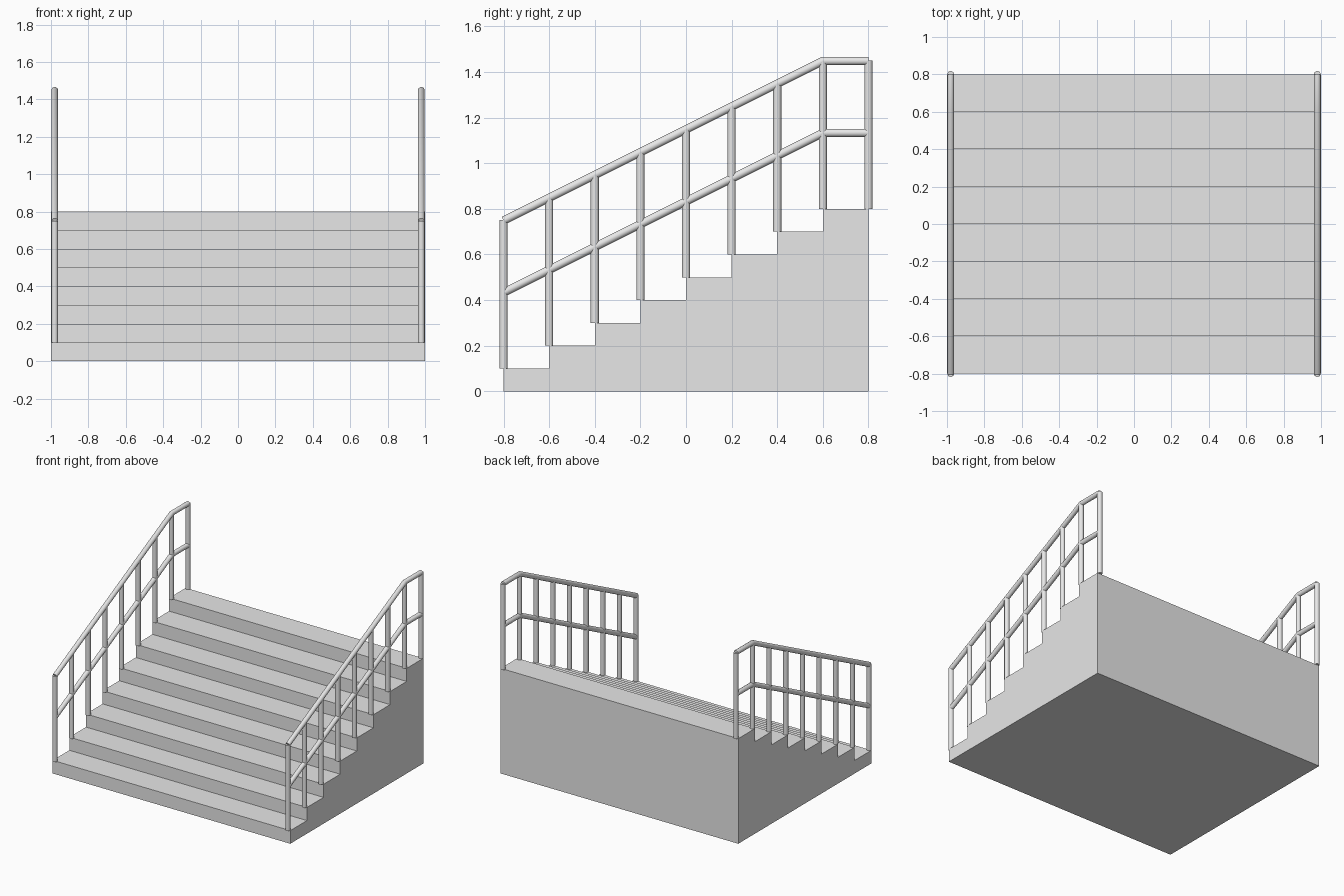
import bpy
import bmesh
from mathutils import Vector

cube = bpy.data.objects.get("Cube")
if cube:
    bpy.data.objects.remove(cube, do_unlink=True)

STEPS, RISE, RUN = 8, 0.1, 0.2
FRONT, BACK = -0.8, 0.8
RAIL_X, RADIUS, SIDES = 0.98, 0.018, 16

grey = bpy.data.materials.new("light_grey")
grey.use_nodes = True
grey.diffuse_color = (0.8, 0.8, 0.8, 1)
grey.node_tree.nodes["Principled BSDF"].inputs["Base Color"].default_value = grey.diffuse_color


def make_object(name, bm):
    bmesh.ops.recalc_face_normals(bm, faces=bm.faces)
    mesh = bpy.data.meshes.new(name)
    bm.to_mesh(mesh)
    bm.free()
    mesh.materials.append(grey)
    obj = bpy.data.objects.new(name, mesh)
    bpy.context.collection.objects.link(obj)
    return obj


def add_tube(bm, points):
    """Capped round tube along a path in the y-z plane, mitred at its bends."""
    points = [Vector(p) for p in points]
    start = (points[1] - points[0]).normalized()
    side = Vector((1, 0, 0))
    ring = bmesh.ops.create_circle(bm, segments=SIDES, radius=RADIUS)["verts"]
    up = start.cross(side)
    for v in ring:
        v.co = points[0] + side * v.co.x + up * v.co.y
    bm.faces.new(ring)
    for i in range(1, len(points)):
        along = (points[i] - points[i - 1]).normalized()
        ahead = (points[min(i + 1, len(points) - 1)] - points[i])
        ahead = ahead.normalized() if ahead.length else along
        normal = (along + ahead).normalized()
        new = []
        for v in ring:
            travel = (points[i] - v.co).dot(normal) / along.dot(normal)
            new.append(bm.verts.new(v.co + along * travel))
        for k in range(SIDES):
            n = (k + 1) % SIDES
            bm.faces.new((ring[k], ring[n], new[n], new[k]))
        ring = new
    bm.faces.new(ring)


def smooth(obj):
    bpy.ops.object.select_all(action="DESELECT")
    obj.select_set(True)
    bpy.context.view_layer.objects.active = obj
    bpy.ops.object.shade_smooth_by_angle(angle=0.6)


# Solid stair block: stepped side profile extruded across the width
profile = [(FRONT, 0)]
for i in range(STEPS):
    y, z = FRONT + i * RUN, (i + 1) * RISE
    profile += [(y, z), (y + RUN, z)]
profile.append((BACK, 0))
bm = bmesh.new()
face = bm.faces.new([bm.verts.new((-1, y, z)) for y, z in profile])
extruded = bmesh.ops.extrude_face_region(bm, geom=[face])["geom"]
bmesh.ops.translate(bm, vec=(2, 0, 0),
                    verts=[g for g in extruded if isinstance(g, bmesh.types.BMVert)])
make_object("stairs", bm)

# Railings: a post on every step, one more at the back, and two bent rails
LANDING = BACK - RUN
for side_name, x in (("left", RAIL_X), ("right", -RAIL_X)):
    bm = bmesh.new()
    for i in range(STEPS + 1):
        y = FRONT + i * RUN
        foot = min(i + 1, STEPS) * RISE
        top = 0.75 + 0.5 * (min(y, LANDING) - FRONT)
        add_tube(bm, [(x, y, foot), (x, y, top)])
    smooth(make_object(side_name + "_posts", bm))

    for rail_name, start in (("handrail", 0.748), ("middle_rail", 0.433)):
        bm = bmesh.new()
        end = start + 0.5 * (LANDING - FRONT)
        add_tube(bm, [(x, FRONT, start), (x, LANDING, end), (x, BACK, end)])
        smooth(make_object(side_name + "_" + rail_name, bm))
